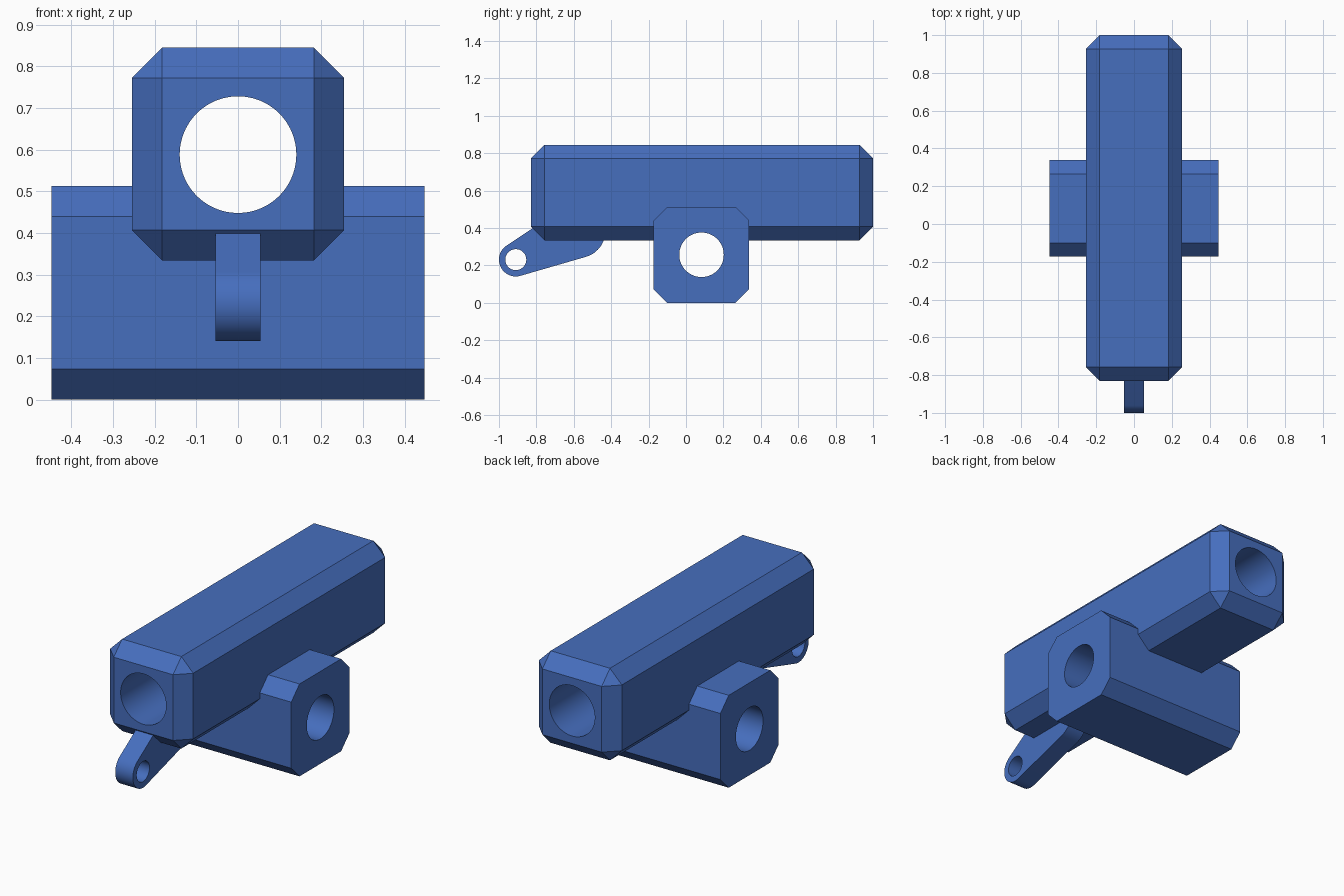
import bpy, bmesh, math
from mathutils import Matrix, Vector

if "Cube" in bpy.data.objects:
    bpy.data.objects.remove(bpy.data.objects["Cube"])

blue = bpy.data.materials.new("steel blue")
blue.diffuse_color = (0.061, 0.156, 0.515, 1)
blue.use_nodes = True
blue.node_tree.nodes["Principled BSDF"].inputs["Base Color"].default_value = blue.diffuse_color


def make_object(name, bm):
    bmesh.ops.recalc_face_normals(bm, faces=bm.faces)
    mesh = bpy.data.meshes.new(name)
    bm.to_mesh(mesh)
    bm.free()
    mesh.materials.append(blue)
    obj = bpy.data.objects.new(name, mesh)
    bpy.context.collection.objects.link(obj)
    return obj


def chamfered_block(name, lo, hi, chamfer, only_axis=None):
    """Box between two corners, chamfered on all edges or on those along one axis."""
    lo, hi = Vector(lo), Vector(hi)
    bm = bmesh.new()
    bmesh.ops.create_cube(bm, size=1, matrix=Matrix.Translation((lo + hi) / 2)
                          @ Matrix.Diagonal((*(hi - lo), 1)))
    edges = [e for e in bm.edges if only_axis is None
             or abs((e.verts[0].co - e.verts[1].co)[only_axis]) > 1e-4]
    bmesh.ops.bevel(bm, geom=edges, offset=chamfer, segments=1,
                    affect='EDGES', profile=0.5)
    return make_object(name, bm)


def bore(name, centre, radius, length, axis):
    """Cylindrical cutter along x or y."""
    turn = Matrix.Rotation(math.pi / 2, 4, 'Y' if axis == 'X' else 'X')
    bm = bmesh.new()
    bmesh.ops.create_cone(bm, cap_ends=True, segments=96, radius1=radius,
                          radius2=radius, depth=length,
                          matrix=Matrix.Translation(centre) @ turn)
    return make_object(name, bm)


def tapered_arm(name, c1, r1, c2, r2, half_width):
    """Two round ends joined by tangent lines in the yz plane, extruded along x."""
    d = Vector(c2) - Vector(c1)
    heading = math.atan2(d.y, d.x)
    spread = math.acos((r1 - r2) / d.length)
    n = 40
    pts = []
    for c, r, a0, a1 in ((c1, r1, spread, 2 * math.pi - spread),
                         (c2, r2, -spread, spread)):
        for i in range(n + 1):
            a = heading + a0 + (a1 - a0) * i / n
            pts.append((c[0] + r * math.cos(a), c[1] + r * math.sin(a)))
    bm = bmesh.new()
    face = bm.faces.new([bm.verts.new((-half_width, y, z)) for y, z in pts])
    new = bmesh.ops.extrude_face_region(bm, geom=[face])["geom"]
    bmesh.ops.translate(bm, vec=(2 * half_width, 0, 0),
                        verts=[v for v in new if isinstance(v, bmesh.types.BMVert)])
    return make_object(name, bm)


def combine(body, tool, operation):
    mod = body.modifiers.new(operation.title(), 'BOOLEAN')
    mod.object, mod.operation, mod.solver = tool, operation, 'EXACT'
    bpy.context.view_layer.update()
    result = bpy.data.meshes.new_from_object(
        body.evaluated_get(bpy.context.evaluated_depsgraph_get()))
    body.modifiers.clear()
    body.data = result
    bpy.data.objects.remove(tool)


# Long block, chamfered all round
body = chamfered_block("crossed_block_body", (-0.255, -0.83, 0.334),
                       (0.255, 1.0, 0.845), 0.073)

# Crosswise block below it, chamfered along its length
cross_block = chamfered_block("cross_block", (-0.448, -0.173, 0),
                              (0.448, 0.338, 0.513), 0.073, only_axis=0)

# Small linkage arm under the front end
arm = tapered_arm("link_arm", (-0.91, 0.231), 0.09, (-0.576, 0.386), 0.146, 0.054)

for part in (cross_block, arm):
    combine(body, part, 'UNION')

# Through bores: long block, cross block and arm eye
for cutter in (bore("long_bore", (0, 0.08, 0.588), 0.14, 3, 'Y'),
               bore("cross_bore", (0, 0.083, 0.257), 0.119, 2, 'X'),
               bore("eye_bore", (0, -0.91, 0.231), 0.056, 1, 'X')):
    combine(body, cutter, 'DIFFERENCE')

# One colour, smooth round walls with sharp edges
body.data.materials.clear()
body.data.materials.append(blue)
for poly in body.data.polygons:
    poly.material_index = 0
bpy.ops.object.select_all(action='DESELECT')
body.select_set(True)
bpy.context.view_layer.objects.active = body
bpy.ops.object.shade_smooth_by_angle(angle=math.radians(25))
